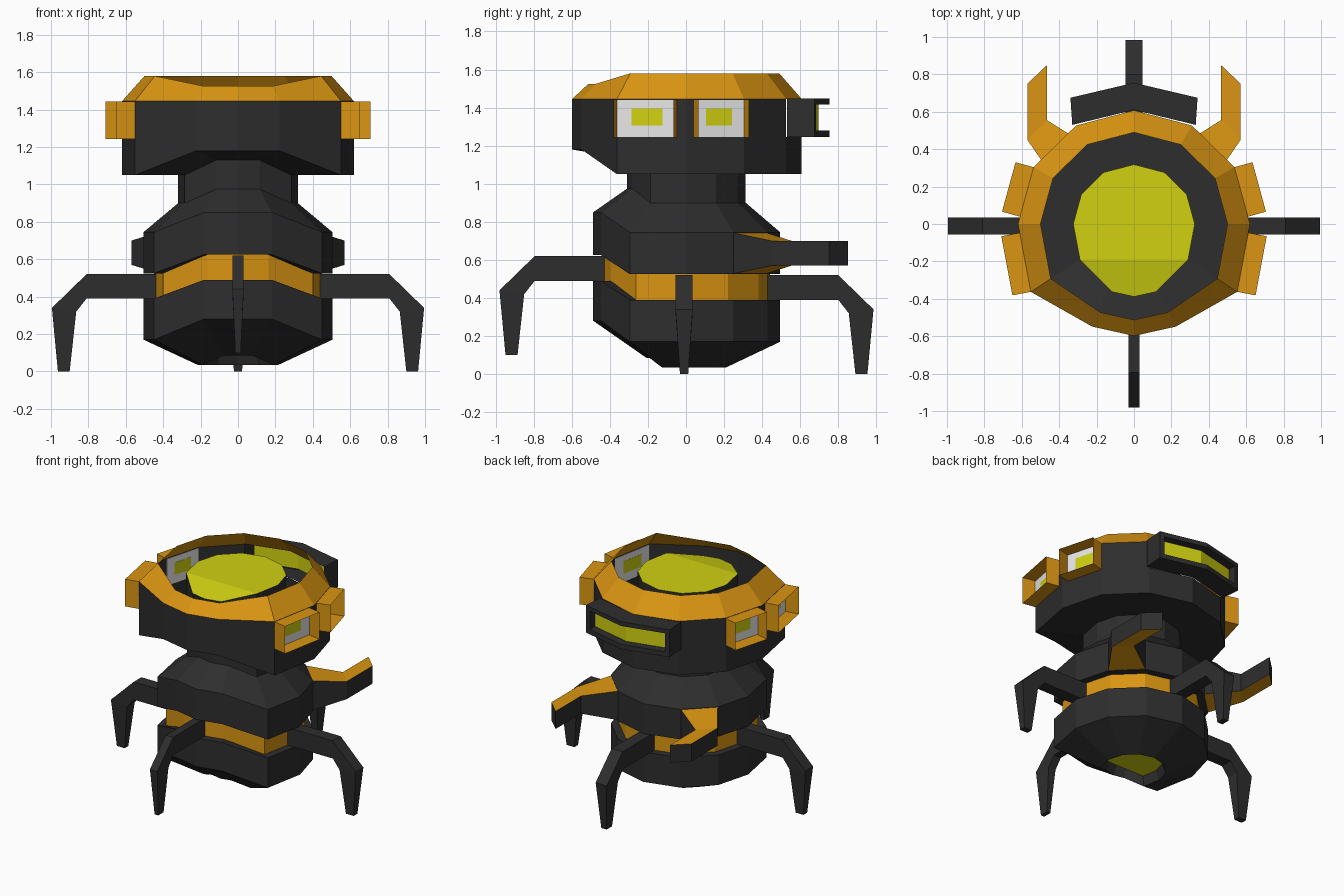
import bpy, bmesh, math
from mathutils import Vector, Matrix

if "Cube" in bpy.data.objects:
    bpy.data.objects.remove(bpy.data.objects["Cube"])


def material(name, rgb):
    m = bpy.data.materials.new(name)
    m.use_nodes = True
    m.diffuse_color = (*rgb, 1)
    m.node_tree.nodes["Principled BSDF"].inputs["Base Color"].default_value = (*rgb, 1)
    return m


DARK = material("charcoal", (0.027, 0.027, 0.027))
ORANGE = material("orange", (0.70, 0.30, 0.006))
YELLOW = material("yellow glow", (0.64, 0.64, 0.006))
WHITE = material("white", (0.95, 0.95, 0.95))


def loft(name, rings, mats, fill_start=(), fill_end=(), fill_mat=0, skip=(), rule=None):
    """Skin a list of equal point loops; fills are index lists on an end loop."""
    bm = bmesh.new()
    loops = [[bm.verts.new(p) for p in ring] for ring in rings]
    n = len(loops[0])
    for i, (a, b) in enumerate(zip(loops, loops[1:])):
        for k in range(n):
            if (i, k) not in skip:
                j = (k + 1) % n
                bm.faces.new((a[k], a[j], b[j], b[k]))
    for loop, fills in ((loops[0], fill_start), (loops[-1], fill_end)):
        for f in fills:
            bm.faces.new([loop[k] for k in f]).material_index = fill_mat
    bmesh.ops.recalc_face_normals(bm, faces=bm.faces)
    if rule:
        for f in bm.faces:
            f.material_index = rule(f)
    me = bpy.data.meshes.new(name)
    bm.to_mesh(me)
    bm.free()
    for m in mats:
        me.materials.append(m)
    ob = bpy.data.objects.new(name, me)
    bpy.context.collection.objects.link(ob)
    return ob


def ring(r, z, lift=0.0, push=0.0):
    """Twelve-sided loop, index 0 at the back; the three front points shift."""
    pts = []
    for k in range(12):
        a = math.tau * k / 12
        x, y, dz = math.sin(a), math.cos(a) * 0.98, 0
        side = 1 if k < 6 else -1
        if k in (4, 8):
            x, y = 0.89 * side, -0.585
        elif k in (5, 7):
            x, y, dz = 0.36 * side, -0.885, lift
        elif k == 6:
            x, y, dz = 0, -0.965, lift
        pts.append(Vector((x * r, y * r - (push if dz else 0), z + dz)))
    return pts


# folded cap: back part flat, front part bent
FOLDED = [(8, 9, 10, 11, 0, 1, 2, 3, 4), (4, 5, 6, 7, 8)]
QUAD = [(0, 1, 2, 3)]

# body stack
loft("lower_body", [ring(0.19, 0.10, 0.05), ring(0.215, 0.035, 0.05), ring(0.505, 0.17, 0.11),
                    ring(0.505, 0.39, 0.10), ring(0.44, 0.39, 0.10)],
     [DARK, YELLOW], fill_start=FOLDED, fill_mat=1)
loft("waist_band", [ring(0.45, 0.385, 0.10), ring(0.45, 0.53, 0.10)], [ORANGE])
loft("upper_body", [ring(0.44, 0.525, 0.10), ring(0.505, 0.525, 0.10),
                    ring(0.505, 0.745, 0.105), ring(0.32, 0.90, 0.075)], [DARK])
loft("neck", [ring(0.32, 0.90, 0.075), ring(0.32, 1.05, 0.08)], [DARK])

# hollow head, open where the rear visor joins
loft("head", [ring(0.32, 1.05, 0.08), ring(0.62, 1.05, 0.13), ring(0.62, 1.245), ring(0.62, 1.445)],
     [DARK], skip={(2, 11), (2, 0)})
loft("head_rim", [ring(0.62, 1.445), ring(0.5, 1.58, -0.055, 0.03)], [ORANGE])
loft("glowing_core", [ring(0.32, 1.05, 0.08), ring(0.325, 1.515, -0.04, 0.075)],
     [DARK, YELLOW], fill_end=FOLDED, fill_mat=1)


# rear visor
def visor_loop(half, y_side, y_mid, z0, z1):
    low = [(-half, y_side, z0), (0, y_mid, z0), (half, y_side, z0)]
    return low + [(x, y, z1) for x, y, z in reversed(low)]


loft("rear_visor", [visor_loop(0.33, 0.53, 0.61, 1.245, 1.447),
                    visor_loop(0.34, 0.675, 0.755, 1.245, 1.447),
                    visor_loop(0.305, 0.682, 0.755, 1.28, 1.415),
                    visor_loop(0.305, 0.622, 0.695, 1.28, 1.415)],
     [DARK, YELLOW], fill_end=[(0, 1, 4, 5), (1, 2, 3, 4)], fill_mat=1)


# side eyes on the four flank faces of the head
def pane(a, b, t0, t1, z0, z1, out):
    d = b - a
    n = Vector((d.y, -d.x, 0)).normalized()
    if n.dot(a + b) < 0:
        n = -n
    p, q = a + d * t0 + n * out, a + d * t1 + n * out
    return [(p.x, p.y, z0), (q.x, q.y, z0), (q.x, q.y, z1), (p.x, p.y, z1)]


wall = ring(0.62, 0)
for label, k, j in (("left_rear", 3, 2), ("left_front", 3, 4),
                    ("right_rear", 9, 10), ("right_front", 9, 8)):
    a, b = wall[k], wall[j]
    loft(label + "_eye_frame", [pane(a, b, 0.13, 1, 1.243, 1.443, o) for o in (0, 0.1)], [ORANGE])
    loft(label + "_eye_panel", [pane(a, b, 0.13, 1, 1.245, 1.441, o) for o in (-0.003, 0.003)],
         [WHITE], QUAD, QUAD)
    loft(label + "_eye_light", [pane(a, b, 0.34, 0.79, 1.305, 1.395, o) for o in (-0.0045, 0.0045)],
         [YELLOW], QUAD, QUAD)

# rear arms, orange above and below
for label, s in (("left_arm", 1), ("right_arm", -1)):
    sections = [((0.43, 0.245), (0.25, 0.42), 0.527, 0.743),
                ((0.57, 0.45), (0.465, 0.555), 0.57, 0.70),
                ((0.57, 0.75), (0.465, 0.85), 0.57, 0.70)]
    loops = [[(s * p[0], p[1], z0), (s * q[0], q[1], z0), (s * q[0], q[1], z1), (s * p[0], p[1], z1)]
             for p, q, z0, z1 in sections]
    loft(label, loops, [DARK, ORANGE], QUAD, QUAD,
         rule=lambda f: 1 if abs(f.normal.z) > 0.7 else 0)

# four bent legs: outer and inner edge of each section, then its half width
LEG = [(0.42, 0.52, 0.42, 0.39, 1), (0.81, 0.52, 0.81, 0.39, 1),
       (0.995, 0.34, 0.865, 0.32, 1), (0.963, 0, 0.90, 0, 0.48)]
for label, turn, lift, half, shift in (("left_leg", 0, 0, 0.045, (0, -0.01, 0)),
                                       ("rear_leg", 90, 0, 0.045, (0, -0.01, 0)),
                                       ("right_leg", 180, 0, 0.045, (0, -0.01, 0)),
                                       ("front_leg", -90, 0.10, 0.03, (0, 0.015, 0))):
    place = Matrix.Translation(shift) @ Matrix.Rotation(math.radians(turn), 4, 'Z')
    loops = []
    for d1, z1, d2, z2, taper in LEG:
        w = half * taper
        loops.append([place @ Vector(p) for p in ((d1, -w, z1 + lift), (d1, w, z1 + lift),
                                                  (d2, w, z2 + lift), (d2, -w, z2 + lift))])
    loft(label, loops, [DARK], QUAD, QUAD)
